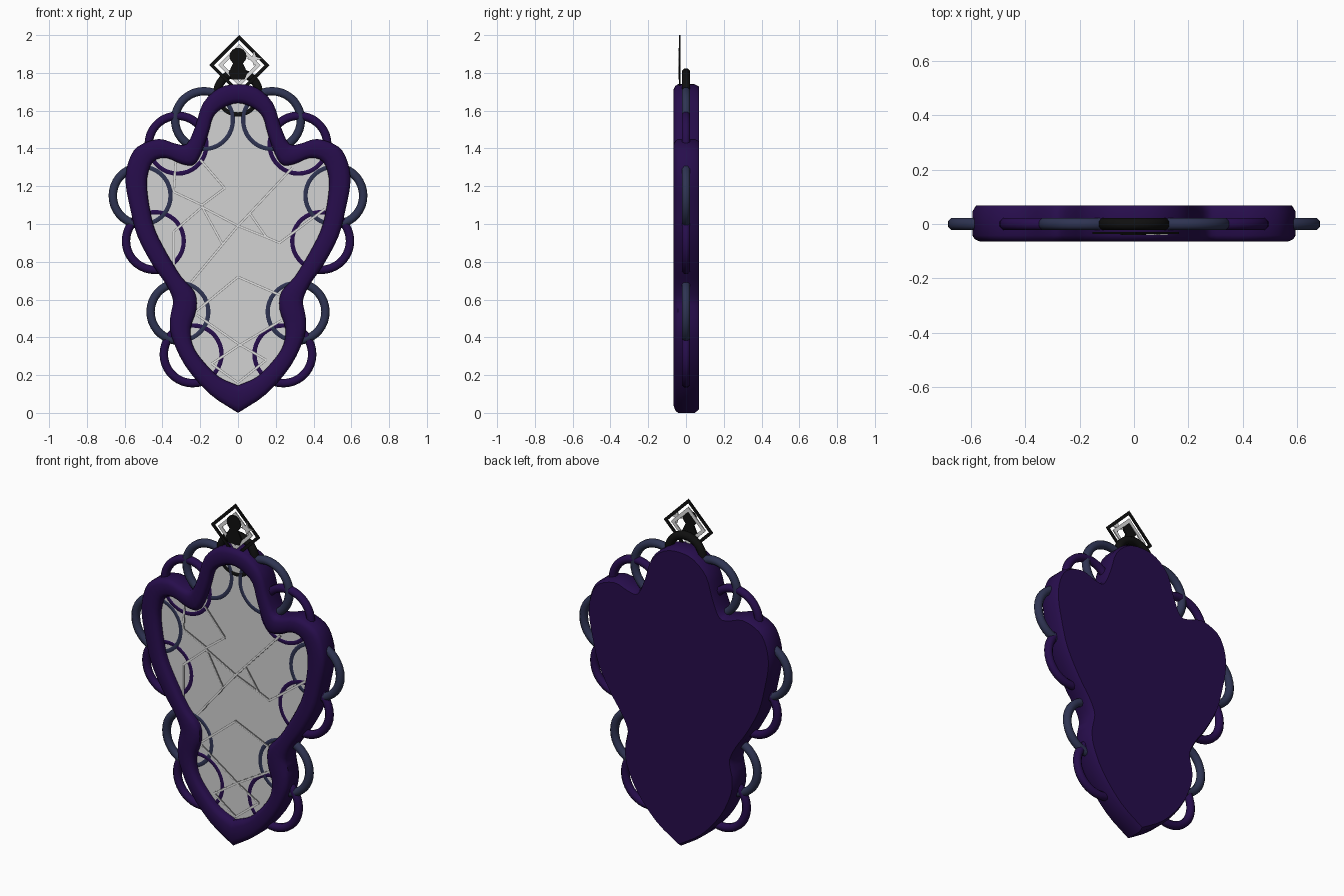
import bpy, bmesh, math
from mathutils import Vector

cube = bpy.data.objects.get("Cube")
if cube:
    bpy.data.objects.remove(cube)


def material(name, r, g, b):
    m = bpy.data.materials.new(name)
    m.use_nodes = True
    m.diffuse_color = (r, g, b, 1)
    m.node_tree.nodes["Principled BSDF"].inputs["Base Color"].default_value = (r, g, b, 1)
    return m


PURPLE = material("deep purple", .02, .004, .072)
BLUE = material("slate blue", .028, .034, .085)
BLACK = material("black", .005, .005, .005)
GLASS = material("mirror grey", .65, .65, .65)
CRACK = material("crack grey", .25, .25, .25)
SILVER = material("pale silver", .75, .75, .75)


def make(name, bm, mat, smooth=None):
    bmesh.ops.recalc_face_normals(bm, faces=bm.faces)
    me = bpy.data.meshes.new(name)
    bm.to_mesh(me)
    bm.free()
    me.materials.append(mat)
    ob = bpy.data.objects.new(name, me)
    bpy.context.collection.objects.link(ob)
    if smooth:
        bpy.ops.object.select_all(action='DESELECT')
        ob.select_set(True)
        bpy.context.view_layer.objects.active = ob
        bpy.ops.object.shade_smooth_by_angle(angle=math.radians(smooth))
    return ob


def loft(bm, loops, closed=False):
    """Bridge equal-length closed loops of 3D points with quads."""
    rows = [[bm.verts.new(p) for p in lp] for lp in loops]
    pairs = list(zip(rows, rows[1:]))
    if closed:
        pairs.append((rows[-1], rows[0]))
    n = len(rows[0])
    for a, b in pairs:
        for i in range(n):
            j = (i + 1) % n
            bm.faces.new((a[i], a[j], b[j], b[i]))
    return rows


def smooth_outline(half, steps=3):
    """Curve through the right-hand points, mirrored to a closed outline."""
    p = [Vector(q) for q in half]
    mir = lambda v: Vector((-v.x, v.y))
    ext = [mir(p[1])] + p + [p[-1] * 2 - p[-2]]
    out = []
    for a, b, c, d in zip(ext, ext[1:], ext[2:], ext[3:]):
        for k in range(steps):
            t = k / steps
            out.append(b + (c - a) * (t / 2) + (a * 2 - b * 5 + c * 4 - d) * (t * t / 2)
                       + (b * 3 - a - c * 3 + d) * (t ** 3 / 2))
    out.append(p[-1])
    return out + [mir(v) for v in reversed(out[1:-1])]


# Matching outer and inner outlines of the frame, from top to bottom tip
outer = smooth_outline([
    (0, 1.74), (.1, 1.72), (.185, 1.64), (.225, 1.52), (.27, 1.425), (.33, 1.425),
    (.42, 1.45), (.53, 1.41), (.58, 1.33), (.595, 1.22), (.57, 1.08), (.53, .93),
    (.45, .78), (.38, .68), (.345, .6), (.35, .55), (.36, .49), (.35, .4),
    (.28, .25), (.15, .1), (0, 0)])
inner = smooth_outline([
    (0, 1.64), (.07, 1.62), (.13, 1.57), (.16, 1.47), (.22, 1.325), (.29, 1.315),
    (.38, 1.35), (.45, 1.33), (.48, 1.25), (.48, 1.17), (.465, 1.07), (.44, .97),
    (.38, .85), (.3, .72), (.23, .64), (.22, .55), (.25, .45), (.24, .36),
    (.19, .28), (.1, .19), (0, .145)])

GLASS_Y = -.02


def ring_at(t, y):
    return [(i.x + (o.x - i.x) * t, y, i.y + (o.y - i.y) * t) for i, o in zip(inner, outer)]


# Frame with rounded front and closed, bevelled back
bm = bmesh.new()
section = [(0, GLASS_Y + .01), (0, -.042), (.08, -.056), (.25, -.065), (.75, -.065),
           (.92, -.056), (1, -.042), (1, .046), (.88, .068)]
rows = loft(bm, [ring_at(t, y) for t, y in section])
bm.faces.new(rows[-1])
make("mirror_frame", bm, PURPLE, 35)

# Mirror pane
bm = bmesh.new()
bm.faces.new([bm.verts.new(p) for p in ring_at(.02, GLASS_Y)])
pane = make("mirror_pane", bm, GLASS)
if pane.data.polygons[0].normal.y > 0:
    pane.data.flip_normals()


def strip(bm, a, b, width, y):
    """Thin flat plate between two points in the front plane."""
    a, b = Vector(a), Vector(b)
    d = (b - a).normalized()
    n = Vector((-d.y, d.x)) * width / 2
    pts = [a - n, b - n, b + n, a + n]
    loops = [[(p.x, yy, p.y) for p in pts] for yy in (y, y + .003)]
    for r in loft(bm, loops):
        bm.faces.new(r)


# Cracks across the pane: grey edges with a pale line along the middle
cracks = [
    [(-.2, 1.34), (-.07, 1.19), (-.19, 1.1), (-.34, 1.17), (-.33, 1.33)],
    [(-.25, .69), (0, .99), (.29, 1.3)],
    [(-.34, .74), (-.34, .96), (-.19, 1.09), (-.08, .89)],
    [(-.19, 1.09), (0, .99), (.15, .93), (.22, .9), (.46, 1.08)],
    [(.06, 1.06), (.15, .93)],
    [(-.22, .54), (0, .72), (.23, .62)],
    [(-.22, .52), (.01, .36), (.15, .28), (0, .16), (-.14, .26), (.01, .36), (.23, .49)],
]
for name, mat, width, y in (("crack_edges", CRACK, .013, GLASS_Y - .003),
                            ("crack_lines", SILVER, .007, GLASS_Y - .005)):
    bm = bmesh.new()
    for path in cracks:
        for a, b in zip(path, path[1:]):
            strip(bm, a, b, width, y)
    make(name, bm, mat)


def torus(name, x, z, radius, tube, mat, seg=36, sides=8):
    bm = bmesh.new()
    loops = []
    for i in range(seg):
        a = math.tau * i / seg
        loops.append([])
        for j in range(sides):
            b = math.tau * (j + .5) / sides
            r = radius + tube * math.cos(b)
            loops[-1].append((x + r * math.cos(a), tube * math.sin(b), z + r * math.sin(a)))
    loft(bm, loops, closed=True)
    return make(name, bm, mat, 50)


# Interlocking rings down both sides
rings = [(.18, 1.55, BLUE), (.32, 1.42, PURPLE), (.51, 1.15, BLUE),
         (.44, .91, PURPLE), (.31, .535, BLUE), (.24, .31, PURPLE)]
for side, s in (("left", 1), ("right", -1)):
    for k, (x, z, mat) in enumerate(rings):
        torus(f"{side}_ring_{k + 1}", s * x, z, .153, .024, mat)

# Hanging loop on top
torus("hanging_loop", 0, 1.69, .11, .024, BLACK)


def prism(bm, pts, y, depth):
    for r in loft(bm, [[(x, yy, z) for x, z in pts] for yy in (y, y + depth)]):
        bm.faces.new(r)


def diamond(r, cx=.007, cz=1.841):
    return [(cx + r, cz), (cx, cz + r), (cx - r, cz), (cx, cz - r)]


def diamond_frame(name, big, small, mat):
    bm = bmesh.new()
    loops = [[(x, y, z) for x, z in diamond(r)]
             for r, y in ((big, -.036), (big, -.03), (small, -.03), (small, -.036))]
    loft(bm, loops, closed=True)
    make(name, bm, mat)


# Diamond charm: black border, pale inner band, small dark pawn-shaped ornament
diamond_frame("charm_border", .159, .134, BLACK)
diamond_frame("charm_inner_band", .112, .085, SILVER)

bm = bmesh.new()
prism(bm, [(.045 * math.cos(math.tau * i / 14), 1.888 + .045 * math.sin(math.tau * i / 14))
           for i in range(14)], -.041, .008)
prism(bm, [(-.022, 1.86), (.022, 1.86), (.05, 1.8), (.035, 1.765), (-.035, 1.765),
           (-.05, 1.8)], -.041, .008)
make("charm_ornament", bm, BLACK)

# Pale sparkle beside the ornament
bm = bmesh.new()
prism(bm, [(.085 + r * math.cos(math.pi * i / 4), 1.875 + r * math.sin(math.pi * i / 4))
           for i in range(8) for r in [(.04, .014)[i % 2]]], -.041, .005)
make("charm_sparkle", bm, SILVER)
